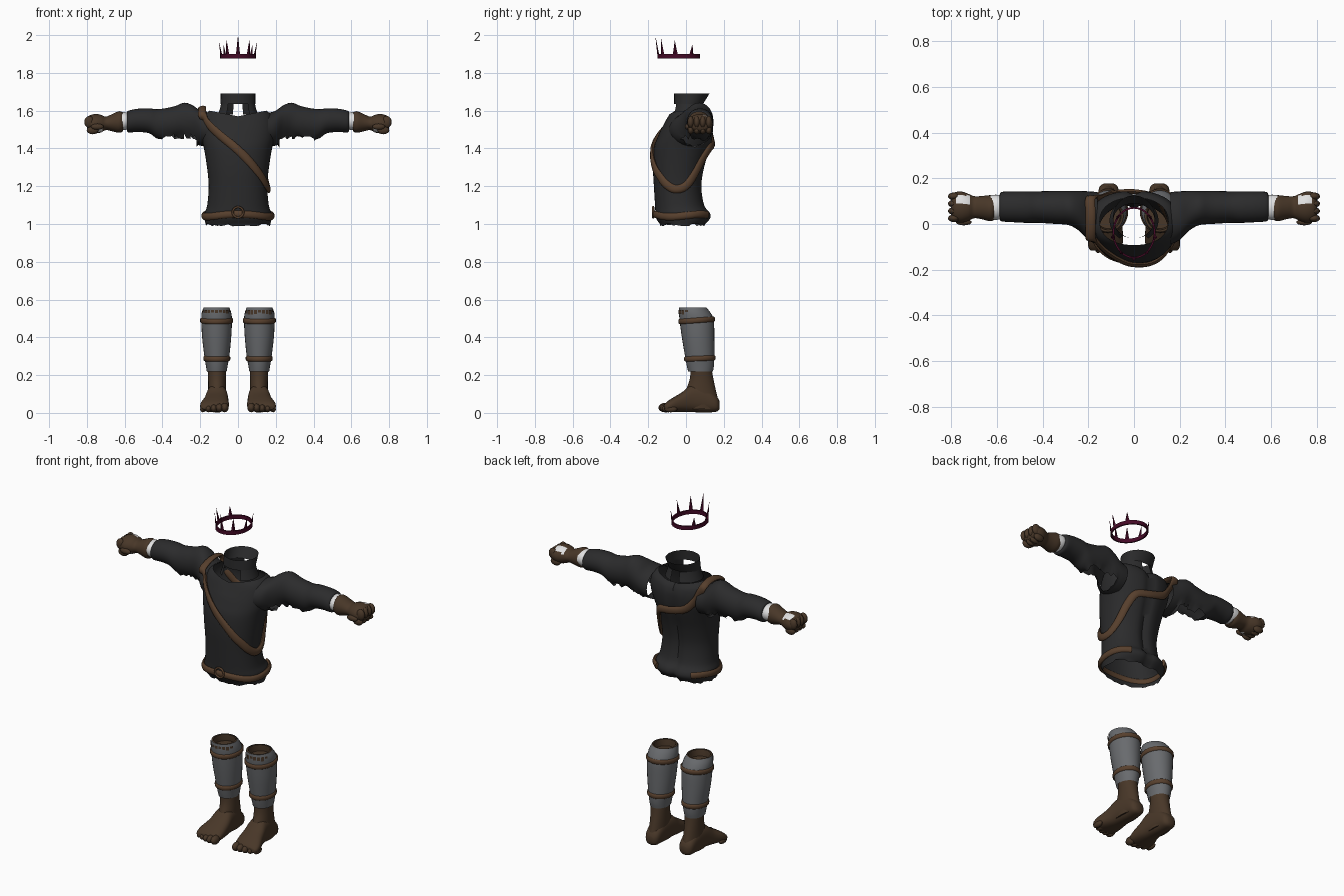
import bpy, bmesh, math, random
from mathutils import Vector

random.seed(4)
cube = bpy.data.objects.get("Cube")
if cube:
    bpy.data.objects.remove(cube)


def material(name, rgb):
    m = bpy.data.materials.new(name)
    m.use_nodes = True
    m.diffuse_color = (*rgb, 1)
    m.node_tree.nodes["Principled BSDF"].inputs["Base Color"].default_value = (*rgb, 1)
    return m


CLOTH = material("charcoal cloth", (.024, .024, .025))
LEATHER = material("brown leather", (.095, .05, .026))
SKIN = material("dark brown skin", (.065, .038, .021))
WRAP = material("grey wrap", (.14, .146, .155))
LACE = material("white lace", (.75, .75, .75))
CRIMSON = material("dark crimson", (.06, .003, .02))


def finish(name, bm, *mats, angle=50):
    bmesh.ops.recalc_face_normals(bm, faces=bm.faces)
    me = bpy.data.meshes.new(name)
    bm.to_mesh(me)
    bm.free()
    ob = bpy.data.objects.new(name, me)
    bpy.context.collection.objects.link(ob)
    for m in mats:
        me.materials.append(m)
    bpy.ops.object.select_all(action='DESELECT')
    ob.select_set(True)
    bpy.context.view_layer.objects.active = ob
    bpy.ops.object.shade_smooth_by_angle(angle=math.radians(angle))
    return ob


def smooth_rows(rows, n=4):
    """Catmull-Rom interpolation of rows of numbers."""
    out = []
    for i in range(len(rows) - 1):
        p = [rows[max(0, min(len(rows) - 1, i + k))] for k in (-1, 0, 1, 2)]
        for j in range(n):
            t = j / n
            out.append([b + .5 * t * (c - a + t * (2*a - 5*b + 4*c - d + t * (3*(b - c) + d - a)))
                        for a, b, c, d in zip(*p)])
    return out + [list(rows[-1])]


def skin_rings(rings, caps=(False, False), closed=True):
    bm = bmesh.new()
    vs = [[bm.verts.new(p) for p in r] for r in rings]
    n = len(vs[0])
    for lo, hi in zip(vs, vs[1:]):
        for k in range(n if closed else n - 1):
            bm.faces.new((lo[k], lo[(k + 1) % n], hi[(k + 1) % n], hi[k]))
    for cap, ring in zip(caps, (vs[0], vs[-1])):
        if cap:
            bm.faces.new(ring)
    return bm


def oval(row, axis, angle, power=1.0):
    """Point on the oval t, a_min, a_max, b_min, b_max lying across an axis."""
    t, a0, a1, b0, b1 = row
    s, c = math.sin(angle), -math.cos(angle)
    s, c = (math.copysign(abs(v) ** power, v) for v in (s, c))
    a, b = (a0 + a1) / 2 + s * (a1 - a0) / 2, (b0 + b1) / 2 + c * (b1 - b0) / 2
    return Vector({'x': (t, a, b), 'y': (a, t, b), 'z': (a, b, t)}[axis])


def loft(rows, axis, caps=(False, False), side=1, seg=28, n=4, power=1.0):
    rings = [[oval(r, axis, math.tau * k / seg, power) for k in range(seg)]
             for r in smooth_rows(rows, n)]
    for p in (p for r in rings for p in r):
        p.x *= side
    return skin_rings(rings, caps)


# Tunic body, open at the neck and hem
BODY = [(z, -w, w, f, b) for z, w, f, b in (
    (.995, .17, -.135, .1), (1.03, .178, -.158, .132), (1.06, .176, -.162, .13),
    (1.1, .163, -.164, .1), (1.2, .155, -.17, .085), (1.3, .164, -.175, .1),
    (1.4, .18, -.17, .13), (1.46, .195, -.15, .143), (1.52, .2, -.125, .145),
    (1.57, .185, -.105, .135), (1.6, .15, -.092, .115))]
DENSE = smooth_rows(BODY, 8)


def on_body(deg, z, lift=.006):
    row = min(DENSE, key=lambda r: abs(r[0] - z))
    a = math.radians(deg)
    out = Vector((math.sin(a), -math.cos(a), 0))
    p = oval(row, 'z', a, .9)
    p.z = z
    return p + out * lift, out


bm = loft(BODY, 'z', seg=48, power=.9)
for v in bm.verts:
    spine = max(0, 1 - abs(v.co.x) / .05)
    if v.co.y > 0:
        v.co.y -= .018 * spine ** 2
    if v.co.z > 1.5:
        v.co.z -= .03 * (v.co.z - 1.5) / .1 * max(0, 1 - abs(v.co.x) / .15)
    if v.co.z < 1.0:
        v.co.z += random.uniform(-.008, .008)
finish("tunic_body", bm, CLOTH)


# Flat leather ribbons laid along a path of (point, outward) pairs
def ribbon(name, path, half_width, half_thick):
    data = smooth_rows([(*p, *o) for p, o in path], 4)
    pts = [(Vector(d[:3]), Vector(d[3:]).normalized()) for d in data]
    rings = []
    for i, (p, o) in enumerate(pts):
        tangent = pts[min(i + 1, len(pts) - 1)][0] - pts[max(i - 1, 0)][0]
        across = tangent.cross(o).normalized()
        rings.append([p + across * half_width * math.cos(math.tau * k / 10)
                      + o * half_thick * math.sin(math.tau * k / 10) for k in range(10)])
    return finish(name, skin_rings(rings, (True, True)), LEATHER)


strap = [on_body(a, z, .007) for a, z in (
    (-58, 1.55), (-40, 1.51), (-22, 1.46), (-5, 1.41), (12, 1.35), (30, 1.295), (48, 1.25),
    (65, 1.21), (85, 1.185), (105, 1.2), (125, 1.26), (140, 1.34), (155, 1.4), (180, 1.42),
    (205, 1.45), (225, 1.52))]
shoulder = [(Vector((-.19, y, z)), Vector((-.2, o, 1))) for y, z, o in (
    (.115, 1.595, .7), (.05, 1.615, 0), (-.02, 1.605, -.5), (-.065, 1.58, -1))]
ribbon("chest_strap", strap + shoulder + strap[:1], .022, .011)
ribbon("belt", [on_body(a, 1.045 + .007 * math.cos(a / 20), .004)
                for a in range(-145, 146, 10)], .019, .011)

# Belt ring at the front
bm = skin_rings([[Vector(((.028 + .006 * math.cos(v)) * math.cos(u), -.174 + .006 * math.sin(v),
                          1.062 + (.028 + .006 * math.cos(v)) * math.sin(u)))
                  for v in (math.tau * k / 8 for k in range(8))]
                 for u in (math.tau * k / 24 for k in range(25))])
finish("belt_ring", bm, LEATHER)

# Standing collar, flared towards the back
finish("collar", loft([(1.635, -.092, .092, -.063, .09), (1.692, -.092, .092, -.063, .125)],
                      'z', n=1), CLOTH)

# Crown: a band with tapering outward spikes
CROWN = [(1.877, .004), (1.9, .004), (1.9, -.004), (1.877, -.004), (1.877, .004)]
bm = loft([(z, -.09 - d, .09 + d, -.147 - d, .071 + d) for z, d in CROWN], 'z', n=1, seg=40)
finish("crown_band", bm, CRIMSON, angle=30)
bm = bmesh.new()
for deg, h, lean in ((0, .103, .016), (80, .075, .014), (-80, .075, .014),
                     (128, .055, .008), (-128, .055, .008),
                     (38, .085, .01), (-38, .085, .01)):
    def rim(d, lift, out):
        a = math.radians(d)
        return Vector(((.09 + out) * math.sin(a), -.038 - (.109 + out) * math.cos(a), 1.897 + lift))
    base = [bm.verts.new(rim(deg + s, 0, o)) for s, o in ((-7, 0), (0, .005), (7, 0), (0, -.005))]
    tip = bm.verts.new(rim(deg, h, lean))
    bm.faces.new(base)
    for k in range(4):
        bm.faces.new((base[k], base[(k + 1) % 4], tip))
finish("crown_spikes", bm, CRIMSON, angle=20)


def ball(bm, centre, size, side):
    verts = bmesh.ops.create_uvsphere(bm, u_segments=14, v_segments=8, radius=1)['verts']
    for v in verts:
        v.co = Vector(c + s * p for c, s, p in zip(centre, size, v.co))
        v.co.x *= side


for side, tag in ((1, "left"), (-1, "right")):
    # Neck flap below the collar
    rings = [[Vector((side * r * math.sin(a), .015 - r * .9 * math.cos(a), z))
              for a in (math.radians(d) for d in range(35, 166, 10))]
             for z, r in ((1.637, .09), (1.61, .096), (1.58, .107))]
    finish(tag + "_neck_flap", skin_rings(rings, closed=False), CLOTH)

    # Puffed sleeve with a torn underside
    bm = loft([(.16, -.09, .14, 1.41, 1.588), (.2, -.07, .143, 1.415, 1.6),
               (.24, -.03, .145, 1.43, 1.628), (.285, -.005, .145, 1.455, 1.642),
               (.34, 0, .145, 1.455, 1.622), (.42, .005, .143, 1.45, 1.608),
               (.47, .005, .143, 1.48, 1.612), (.53, .008, .142, 1.487, 1.61),
               (.58, .012, .14, 1.485, 1.6), (.588, .025, .125, 1.5, 1.59)], 'x', side=side)
    torn = [f for f in bm.faces if .22 < abs(f.calc_center_median().x) < .4
            and f.calc_center_median().z < 1.468]
    bmesh.ops.delete(bm, geom=torn, context='FACES')
    for v in bm.verts:
        if v.is_boundary and .2 < abs(v.co.x) < .45:
            v.co.z += random.uniform(-.018, .004)
    finish(tag + "_sleeve", bm, CLOTH)

    # Lace cuff
    bm = loft([(.57, .026, .122, 1.505, 1.585), (.6, .018, .128, 1.497, 1.592),
               (.628, .02, .126, 1.5, 1.59)], 'x', side=side)
    finish(tag + "_cuff", bm, LACE)

    # Bracer and fist, with lace showing across the knuckles
    bm = loft([(.61, .02, .12, 1.49, 1.59), (.63, .012, .126, 1.483, 1.597),
               (.67, .022, .122, 1.492, 1.58), (.7, .025, .122, 1.497, 1.568),
               (.725, .014, .132, 1.485, 1.578), (.755, .006, .142, 1.48, 1.582),
               (.785, .012, .138, 1.488, 1.575), (.8, .03, .12, 1.5, 1.56)],
              'x', (True, True), side)
    for f in bm.faces:
        c = f.calc_center_median()
        f.material_index = int(.72 < abs(c.x) < .78 and (
            (c.y < .06 and 1.488 < c.z < 1.51) or (.09 < c.y < .125 and c.z > 1.54)))
    for k in range(4):
        ball(bm, (.788, .025 + .032 * k, 1.54), (.026, .017, .032), side)
        ball(bm, (.77, .025 + .032 * k, 1.497), (.032, .016, .022), side)
    ball(bm, (.745, .008, 1.515), (.035, .014, .016), side)
    finish(tag + "_hand", bm, SKIN, LACE)

    # Bare foot with ankle and toes
    bm = loft([(.24, .062, .162, .025, .135), (.18, .064, .158, .02, .145),
               (.12, .064, .158, .0, .158), (.06, .064, .16, -.02, .172),
               (.02, .066, .158, -.02, .17)], 'z', (True, True), side)
    foot = loft([(.178, .09, .13, .02, .06), (.16, .07, .152, .006, .09),
                 (.1, .062, .16, .002, .14), (.03, .055, .168, .004, .148),
                 (-.02, .05, .18, .004, .11), (-.07, .048, .198, .004, .08),
                 (-.1, .054, .2, .006, .06), (-.115, .07, .19, .015, .045)],
                'y', (True, True), side, power=.8)
    temp = bpy.data.meshes.new("foot_temp")
    foot.to_mesh(temp)
    foot.free()
    bm.from_mesh(temp)
    bpy.data.meshes.remove(temp)
    for k in range(5):
        ball(bm, (.07 + .029 * k, -.112 + .004 * k * k / 2, .028 - .002 * k),
             (.021 - .0015 * k, .034, .025 - .002 * k), side)
    finish(tag + "_foot", bm, SKIN)

    # Shin wrap, its brown lining and the two ties
    shin = [(.218, .06, .165, .012, .142), (.25, .055, .17, .004, .148),
            (.3, .046, .178, -.005, .15), (.4, .036, .19, -.022, .15),
            (.49, .032, .194, -.034, .147), (.53, .036, .192, -.037, .13),
            (.558, .046, .182, -.036, .108)]
    finish(tag + "_shin_wrap", loft(shin, 'z', side=side), WRAP)
    lining = [(.555, .046, .182, -.036, .106), (.557, .056, .172, -.026, .098),
              (.52, .06, .168, -.02, .1)]
    finish(tag + "_shin_lining", loft(lining, 'z', (False, True), side, n=2), SKIN)
    fine = smooth_rows(shin, 8)
    for name, z, tilt in (("upper", .49, .07), ("lower", .288, .04)):
        r = min(fine, key=lambda q: abs(q[0] - z))
        rows = [(z + h, r[1] - d, r[2] + d, r[3] - d, r[4] + d)
                for h, d in ((-.014, 0), (-.008, .006), (.008, .006), (.014, 0))]
        bm = loft(rows, 'z', side=side, n=2)
        for v in bm.verts:
            v.co.z += tilt * (v.co.y - .06)
        finish(f"{tag}_{name}_tie", bm, LEATHER)
    # Ragged brown fringe at the top front
    bm = bmesh.new()
    top = shin[-2]
    for k in range(9):
        a = math.radians(-60 + 15 * k)
        lo, hi = ([oval((z, r[1] - .003, r[2] + .003, r[3] - .004, r[4]), 'z', a + d)
                   for d in (-.1, .1)] for z, r in ((random.uniform(.52, .535), top), (.546, top)))
        quad = [Vector((p.x * side, p.y, p.z)) for p in (lo[0], lo[1], hi[1], hi[0])]
        bm.faces.new([bm.verts.new(p) for p in quad])
    finish(tag + "_shin_fringe", bm, SKIN)
